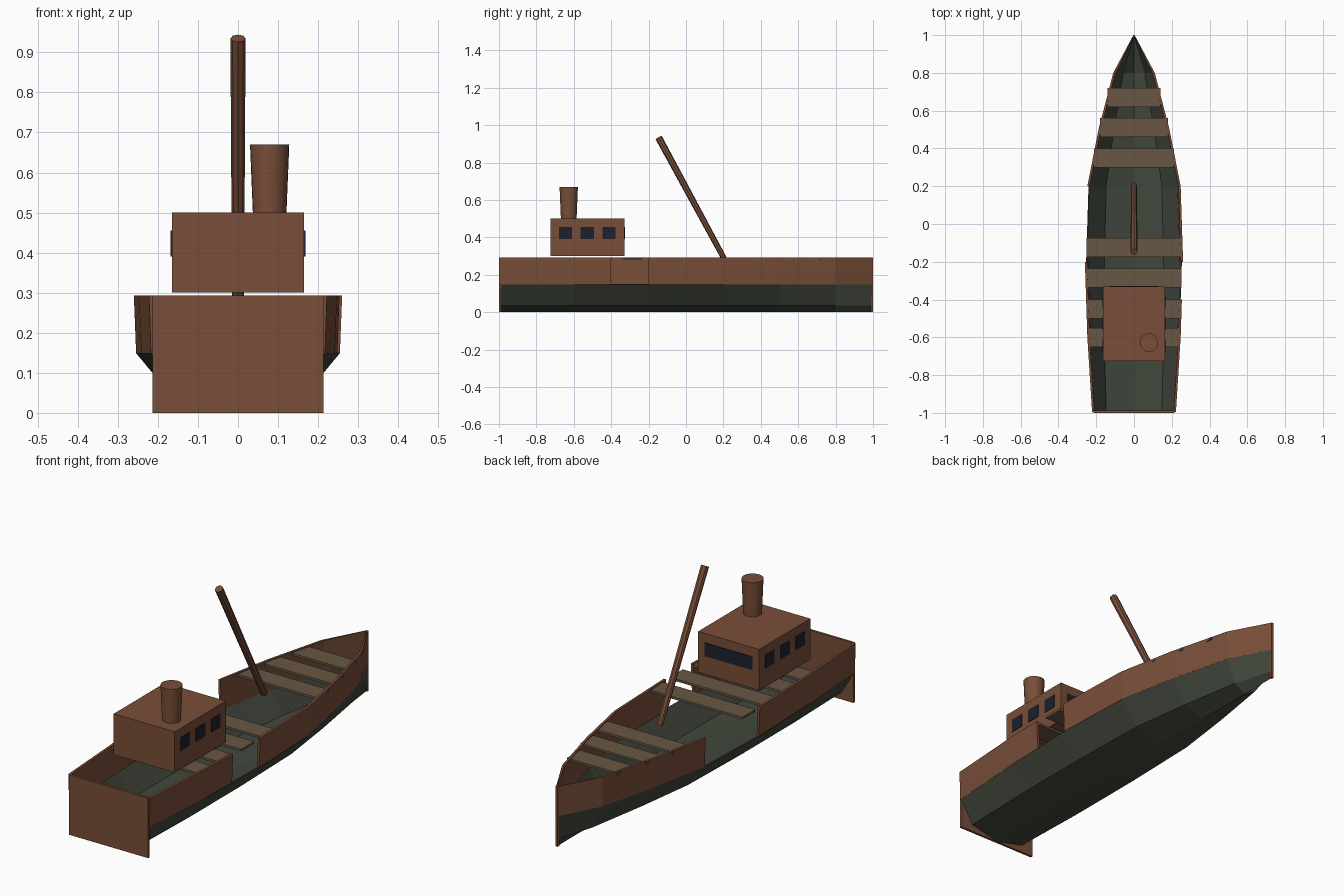
import bpy, bmesh
from mathutils import Vector

cube = bpy.data.objects.get("Cube")
if cube:
    bpy.data.objects.remove(cube, do_unlink=True)


def material(name, rgb):
    m = bpy.data.materials.new(name)
    m.use_nodes = True
    m.diffuse_color = (*rgb, 1)
    m.node_tree.nodes["Principled BSDF"].inputs["Base Color"].default_value = (*rgb, 1)
    return m


BROWN = material("red brown wood", (0.19, 0.076, 0.04))
TAN = material("plank tan", (0.14, 0.095, 0.058))
GREEN = material("dark green hull", (0.053, 0.063, 0.046))
GLASS = material("window navy", (0.013, 0.015, 0.025))


def finish(name, bm, mat, fix=True):
    if fix:
        bmesh.ops.recalc_face_normals(bm, faces=bm.faces)
    me = bpy.data.meshes.new(name)
    bm.to_mesh(me)
    bm.free()
    me.materials.append(mat)
    ob = bpy.data.objects.new(name, me)
    bpy.context.collection.objects.link(ob)
    return ob


def box(name, lo, hi, mat):
    lo, hi = Vector(lo), Vector(hi)
    bm = bmesh.new()
    bmesh.ops.create_cube(bm, size=1)
    bmesh.ops.scale(bm, vec=hi - lo, verts=bm.verts)
    bmesh.ops.translate(bm, vec=(lo + hi) / 2, verts=bm.verts)
    return finish(name, bm, mat)


def rod(name, start, end, r1, r2, sides, mat):
    start, end = Vector(start), Vector(end)
    axis = end - start
    bm = bmesh.new()
    bmesh.ops.create_cone(bm, cap_ends=True, segments=sides, radius1=r1, radius2=r2, depth=axis.length)
    bmesh.ops.rotate(bm, matrix=Vector((0, 0, 1)).rotation_difference(axis).to_matrix(), verts=bm.verts)
    bmesh.ops.translate(bm, vec=(start + end) / 2, verts=bm.verts)
    return finish(name, bm, mat)


def loft(sections, closed):
    """Skin a row of cross-sections; closed sections also get end caps."""
    bm = bmesh.new()
    rows = [[bm.verts.new(p) for p in s] for s in sections]
    n = len(rows[0])
    for a, b in zip(rows, rows[1:]):
        for j in range(n if closed else n - 1):
            k = (j + 1) % n
            bm.faces.new((a[j], a[k], b[k], b[j]))
    if closed:
        bm.faces.new(rows[0])
        bm.faces.new(rows[-1])
    return bm


# Hull plan: (y, half width at the rim, half width at the chine)
PLAN = [(-0.995, 0.222, 0.15), (-0.6, 0.247, 0.16), (-0.2, 0.26, 0.16), (0.2, 0.247, 0.15),
        (0.5, 0.188, 0.11), (0.8, 0.11, 0.06), (0.995, 0.006, 0.004)]
RIM, SEAM, CHINE = 0.293, 0.148, 0.035


def rim_width(y):
    for (y0, w0, _), (y1, w1, _) in zip(PLAN, PLAN[1:]):
        if y <= y1:
            return w0 + (w1 - w0) * (y - y0) / (y1 - y0)
    return PLAN[-1][1]


# Lower hull: open shell with a shallow V bottom
sections = []
for y, w, c in PLAN:
    b = w * 0.975
    sections.append([(b, y, SEAM), (c, y, CHINE), (0, y, 0), (-c, y, CHINE), (-b, y, SEAM)])
hull = finish("lower_hull", loft(sections, False), GREEN, fix=False)
shell = hull.modifiers.new("thickness", "SOLIDIFY")
shell.thickness = 0.005
shell.offset = -1


# Upper sides, with a boarding gap on each side
def bulwark(name, side, y0, y1):
    ys = [y0] + [p[0] for p in PLAN if y0 < p[0] < y1] + [y1]
    rings = []
    for y in ys:
        w = rim_width(y)
        t = min(0.012, w * 0.8)
        rings.append([(side * x, y, z) for x, z in
                      ((w * 0.978, SEAM), (w, RIM), (w - t, RIM), (w * 0.978 - t, SEAM))])
    finish(name, loft(rings, True), BROWN)


STERN, BOW = PLAN[0][0], PLAN[-1][0]
bulwark("left_rear_bulwark", 1, STERN, -0.4)
bulwark("left_front_bulwark", 1, -0.2, BOW)
bulwark("right_rear_bulwark", -1, STERN, -0.2)
bulwark("right_front_bulwark", -1, 0.2, BOW)

# Transom plate and stem post
box("transom", (-0.214, -1, 0), (0.214, -0.988, RIM), BROWN)
box("stem_post", (-0.006, 0.988, 0), (0.006, 1, RIM), BROWN)

# Cross planks: centre y and half length
for i, (y, half) in enumerate([(0.67, 0.14), (0.51, 0.18), (0.35, 0.212), (-0.125, 0.252),
                               (-0.285, 0.252), (-0.45, 0.247), (-0.6, 0.243)]):
    box(f"cross_plank_{i + 1}", (-half, y - 0.05, 0.278), (half, y + 0.05, 0.289), TAN)

# Cabin with three windows per side and one wide forward window
CX, CY0, CY1 = 0.165, -0.725, -0.33
box("cabin", (-CX, CY0, 0.3), (CX, CY1, 0.5), BROWN)
for side, label in ((1, "left"), (-1, "right")):
    for i in range(3):
        y = -0.645 + i * 0.117
        x = side * CX
        box(f"{label}_window_{i + 1}", (x - 0.003, y - 0.035, 0.39), (x + 0.003, y + 0.035, 0.455), GLASS)
box("forward_window", (-0.13, CY1 - 0.003, 0.39), (0.13, CY1 + 0.003, 0.455), GLASS)

# Funnel and raked mast, both widening upward
funnel = rod("funnel", (0.079, -0.627, 0.5), (0.079, -0.627, 0.67), 0.042, 0.049, 24, BROWN)
mast = rod("mast", (0, 0.203, 0.288), (0, -0.147, 0.935), 0.015, 0.019, 8, BROWN)

bpy.ops.object.select_all(action="DESELECT")
funnel.select_set(True)
bpy.context.view_layer.objects.active = funnel
bpy.ops.object.shade_smooth_by_angle()
